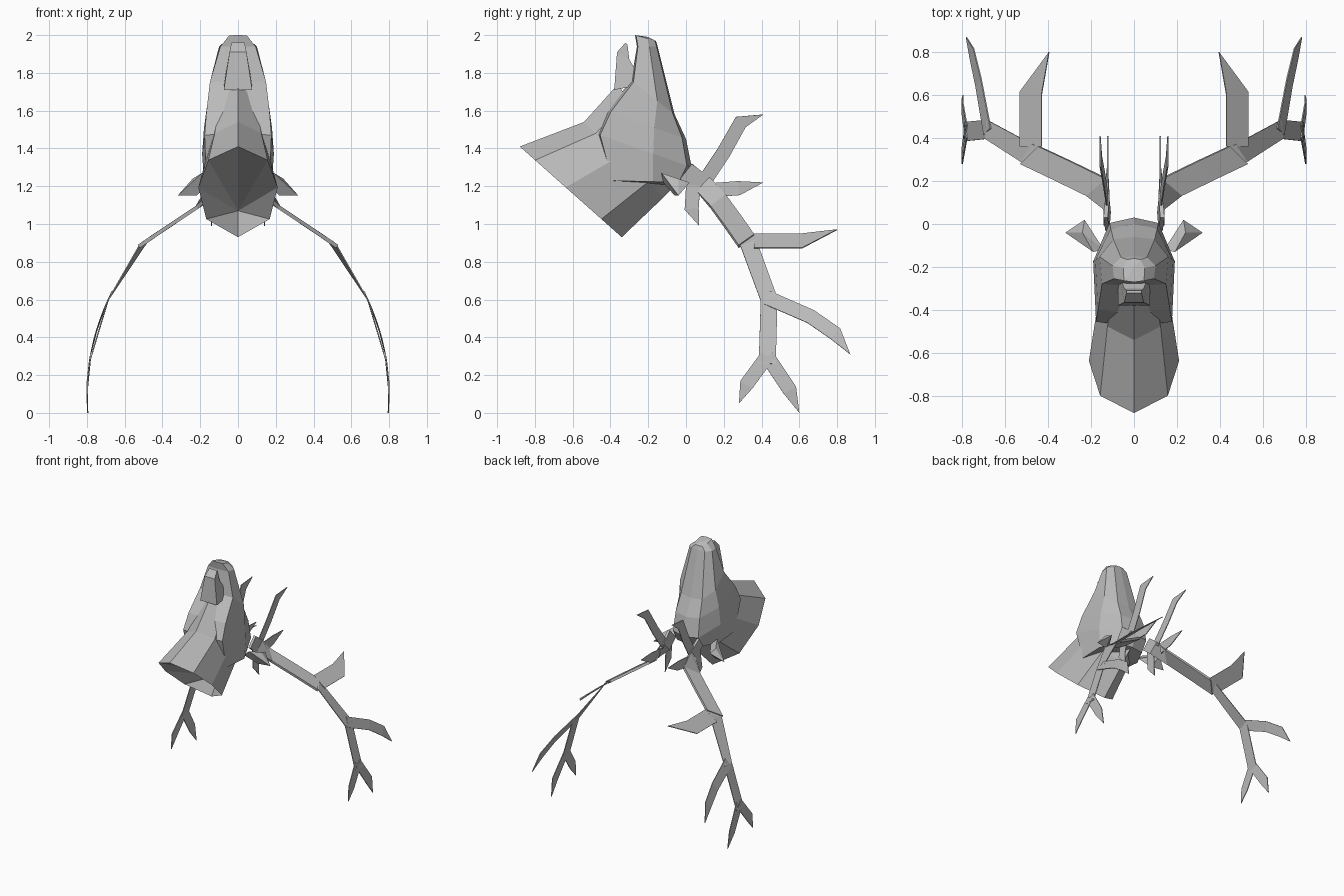
import bpy
from mathutils import Vector

default_cube = bpy.data.objects.get("Cube")
if default_cube:
    bpy.data.objects.remove(default_cube)

gray = bpy.data.materials.new("plain gray")
gray.use_nodes = True
gray.diffuse_color = (0.5, 0.5, 0.5, 1)
shader = gray.node_tree.nodes["Principled BSDF"]
shader.inputs["Base Color"].default_value = gray.diffuse_color


def build_mirrored(name, verts, faces, thickness=0, weld=True):
    """Make a flat shaded left half and mirror it across x."""
    mesh = bpy.data.meshes.new(name)
    mesh.from_pydata(verts, [], faces)
    mesh.materials.append(gray)
    part = bpy.data.objects.new(name, mesh)
    bpy.context.collection.objects.link(part)
    if thickness:
        solidify = part.modifiers.new("thickness", "SOLIDIFY")
        solidify.thickness = thickness
        solidify.offset = 0
    mirror = part.modifiers.new("mirror", "MIRROR")
    mirror.use_mirror_merge = weld


def loft_half(name, section, stations, start=None, end=None):
    """Scale one half section along stations given as
    (rear point, front point, half width) and skin the rings."""
    verts = []
    for rear, front, width in stations:
        for along, out in section:
            y, z = Vector(rear).lerp(Vector(front), along)
            verts.append((out * width, y, z))
    count = len(section)
    last = len(verts) - count
    faces = []
    for ring in range(0, last, count):
        for i in range(ring, ring + count - 1):
            faces.append((i, i + 1, i + count + 1, i + count))
    # Close the ends with fans around an apex on the centre line
    for apex, ring in ((start, 0), (end, last)):
        if apex:
            verts.append((0, *apex))
            centre = len(verts) - 1
            for i in range(ring, ring + count - 1):
                triangle = (i, i + 1, centre)
                faces.append(triangle if ring else triangle[::-1])
    build_mirrored(name, verts, faces)


# Sections run from the rear centre line to the front one: (along, out)
HEAD_SECTION = [(0, 0), (.05, .6), (.4, 1), (.95, .93), (1, 0)]
NECK_SECTION = [(0, 0), (.2, .8), (.55, 1), (.85, .75), (1, 0)]
BOX_SECTION = [(0, 0), (0, 1), (1, 1), (1, 0)]

# Head from the raised muzzle tip down to the back of the skull
loft_half("head", HEAD_SECTION, [
    ((-.16, 1.97), (-.27, 2), .05),
    ((-.15, 1.94), (-.26, 1.94), .1),
    ((-.06, 1.58), (-.29, 1.76), .16),
    ((0, 1.45), (-.42, 1.6), .18),
    ((.03, 1.3), (-.48, 1.48), .19),
    ((-.02, 1.22), (-.41, 1.23), .18),
], start=(-.2, 1.99), end=(-.2, 1.2))

# Neck with a sunken end, narrowing as it runs up under the jaw
loft_half("neck", NECK_SECTION, [
    ((-.34, .93), (-.88, 1.41), .21),
    ((-.12, 1.14), (-.54, 1.54), .165),
    ((-.03, 1.23), (-.36, 1.74), .12),
], start=(-.25, 1.07))

# Lower jaw, parted from the muzzle
loft_half("lower_jaw", BOX_SECTION, [
    ((-.22, 1.74), (-.38, 1.71), .075),
    ((-.3, 1.87), (-.365, 1.91), .045),
    ((-.31, 1.95), (-.32, 1.96), .035),
], end=(-.315, 1.955))

# Ears: a folded leaf with a root, a four sided middle and a tip
root, tip = (.14, -.12, 1.22), (.32, -.04, 1.15)
middle = [(.24, -.04, 1.24), (.23, .02, 1.22), (.22, -.06, 1.15), (.19, -.13, 1.27)]
ear_faces = []
for i in range(len(middle)):
    j = (i + 1) % len(middle)
    ear_faces += [(i, j, len(middle)), (j, i, len(middle) + 1)]
build_mirrored("ear", middle + [root, tip], ear_faces, weld=False)


def antler_point(point, reach):
    """Antlers lie on one curved sheet that spreads sideways lower down."""
    y, z = point
    bowed = .8 - .45 * (z - .1) ** 2
    sloped = 1.85 - 1.5 * z
    return (min(reach, max(z / 10, min(bowed, sloped))), y, z)


def antler_branch(name, path, width=.075, thickness=.006, pointed=True, reach=1):
    """Flat strip of even width along a path, optionally ending in a point."""
    path = [Vector(point) for point in path]
    verts, faces = [], []
    for i, point in enumerate(path):
        before, after = path[max(i - 1, 0)], path[min(i + 1, len(path) - 1)]
        side = (after - before).orthogonal().normalized() * width / 2
        if pointed and point == path[-1]:
            verts.append(antler_point(point, reach))
        else:
            verts += [antler_point(point + side, reach), antler_point(point - side, reach)]
    for i in range(0, len(verts) - 2, 2):
        if i + 3 < len(verts):
            faces.append((i, i + 1, i + 3, i + 2))
        else:
            faces.append((i, i + 1, i + 2))
    build_mirrored(name, verts, faces, thickness, weld=False)


# Main beam with its thicker root
antler_branch("antler_root", [(0, 1.28), (.09, 1.21), (.17, 1.12), (.25, 1.01), (.32, .91)],
              width=.1, thickness=.02, pointed=False)
antler_branch("antler_beam", [(.25, 1.01), (.33, .9), (.44, .6), (.43, .26)],
              width=.09, pointed=False)

# A short low tine stays close to the skull
antler_branch("low_tine", [(.04, 1.24), (.03, 1.08), (.07, .99)], reach=.14)

# Tines from the skull outwards
TINES = {
    "brow_tine": [(.1, 1.23), (.2, 1.38), (.29, 1.54), (.41, 1.58)],
    "second_tine": [(.15, 1.18), (.28, 1.19), (.41, 1.22)],
    "middle_tine": [(.36, .91), (.61, .91), (.8, .97)],
    "long_tine": [(.43, .61), (.66, .51), (.79, .42), (.87, .31)],
    "rear_tip": [(.43, .3), (.55, .12), (.6, 0)],
    "front_tip": [(.43, .3), (.32, .15), (.28, .05)],
}
for tine, path in TINES.items():
    antler_branch(tine, path)
